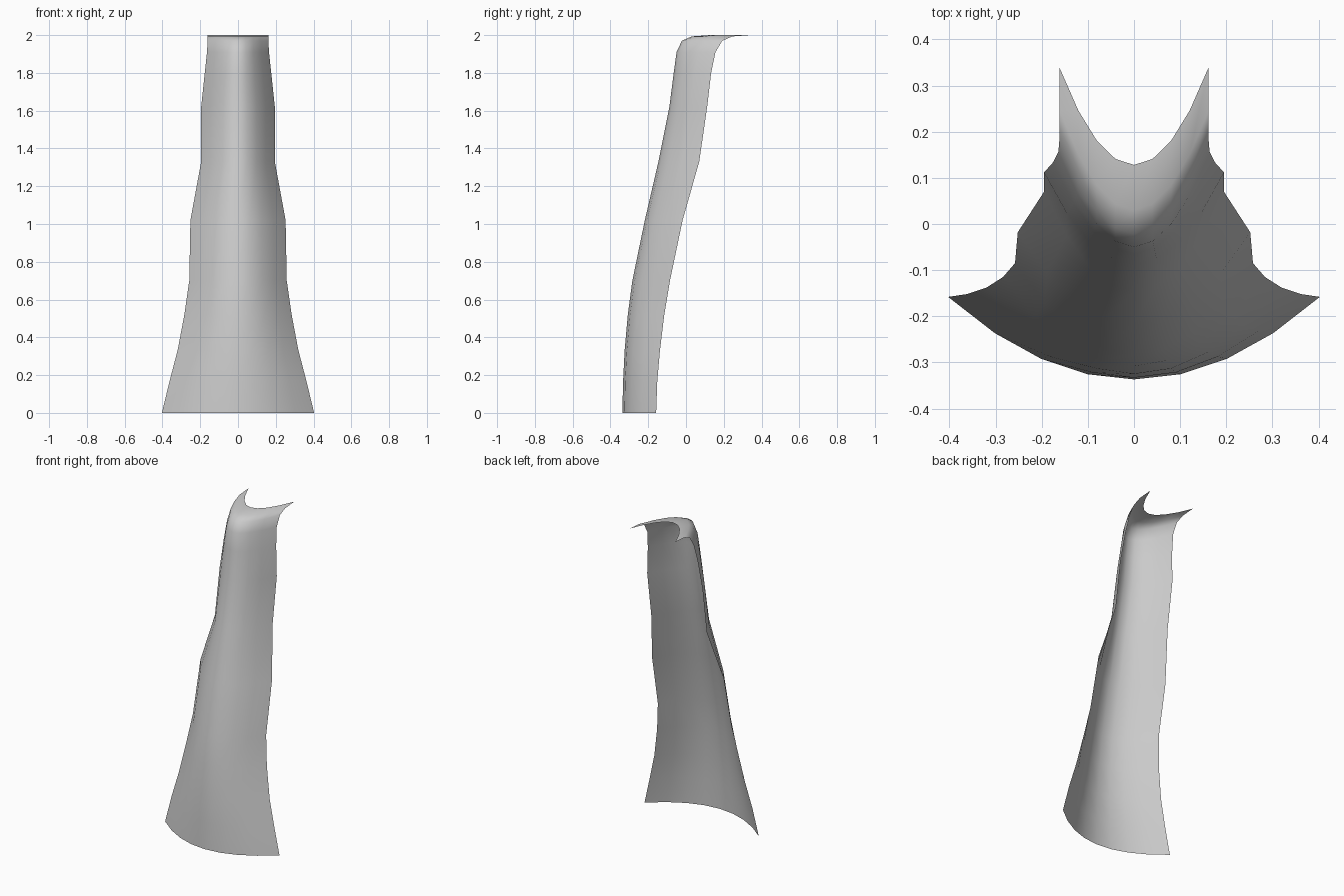
import bpy, bmesh

# Cape rows: height, half width, y of the middle, y of the side edges
ROWS = [
    (0.00, 0.403, -0.337, -0.158),
    (0.17, 0.362, -0.333, -0.152),
    (0.33, 0.320, -0.325, -0.138),
    (0.52, 0.284, -0.308, -0.115),
    (0.70, 0.258, -0.284, -0.085),
    (1.02, 0.252, -0.218, -0.018),
    (1.33, 0.195, -0.146, 0.070),
    (1.62, 0.195, -0.088, 0.112),
    (1.80, 0.176, -0.065, 0.133),
    (1.91, 0.164, -0.050, 0.156),
    (1.97, 0.161, -0.022, 0.192),
    (1.993, 0.161, 0.030, 0.245),
    (2.00, 0.161, 0.128, 0.338),
]
SEGMENTS = 8

# Sheet lofted through parabolic cross-sections
bm = bmesh.new()
grid = []
for z, half, mid, edge in ROWS:
    row = []
    for i in range(SEGMENTS + 1):
        u = 2 * i / SEGMENTS - 1
        row.append(bm.verts.new((half * u, mid + (edge - mid) * u * u, z)))
    grid.append(row)
for low, high in zip(grid, grid[1:]):
    for i in range(SEGMENTS):
        face = bm.faces.new((low[i], low[i + 1], high[i + 1], high[i]))
        face.smooth = True

mesh = bpy.data.meshes.new("cape")
bm.to_mesh(mesh)
bm.free()
cape = bpy.data.objects.new("cape", mesh)
bpy.context.collection.objects.link(cape)
